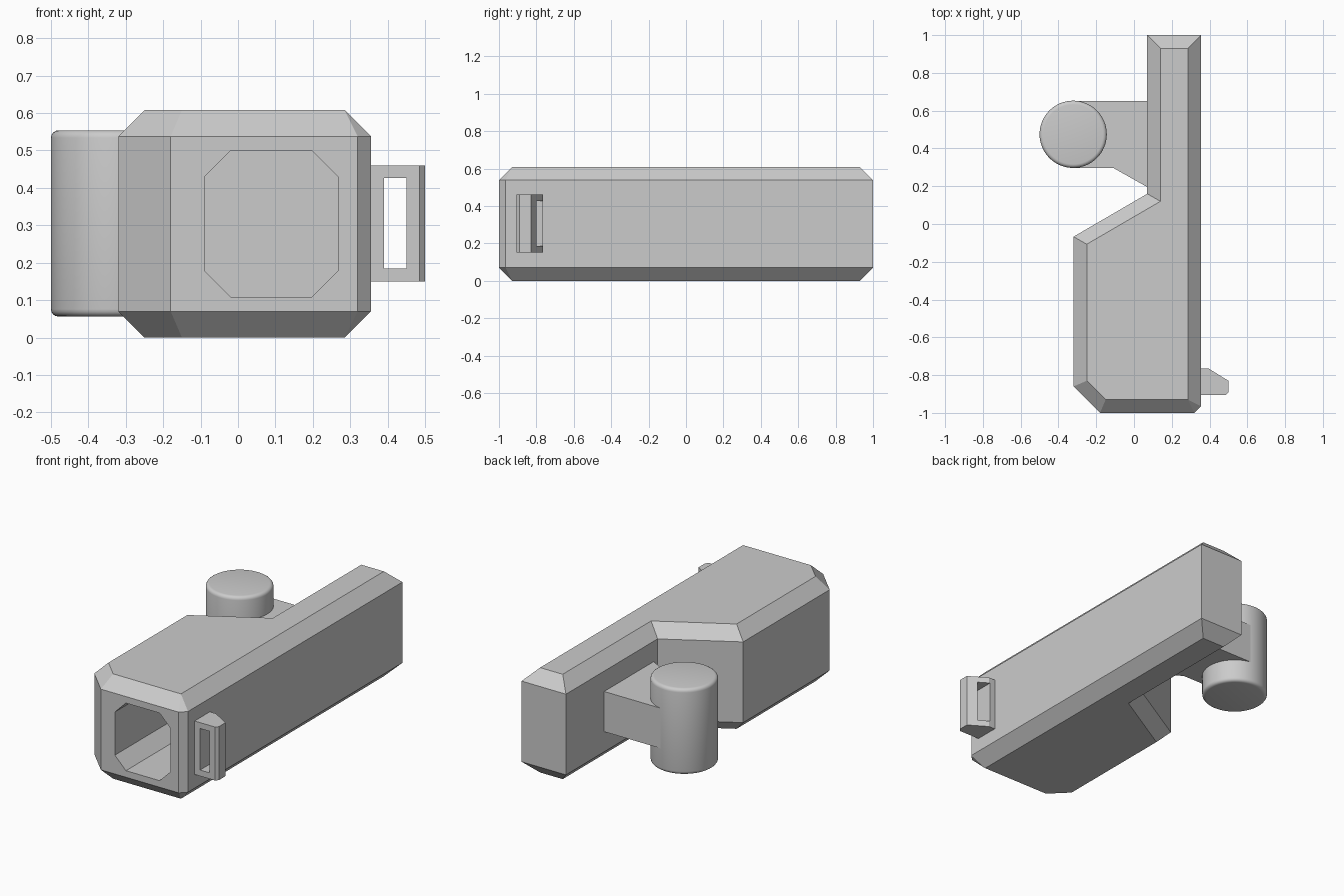
import bpy
import bmesh
import math

cube = bpy.data.objects.get("Cube")
if cube:
    bpy.data.objects.remove(cube, do_unlink=True)

GREY = (0.6, 0.6, 0.6, 1)
grey = bpy.data.materials.new("plain grey")
grey.use_nodes = True
grey.diffuse_color = GREY
grey.node_tree.nodes["Principled BSDF"].inputs["Base Color"].default_value = GREY


def loft(name, rings):
    """Skin matching rings of points and cap both ends."""
    bm = bmesh.new()
    loops = [[bm.verts.new(p) for p in ring] for ring in rings]
    n = len(loops[0])
    for a, b in zip(loops, loops[1:]):
        for i in range(n):
            j = (i + 1) % n
            bm.faces.new((a[i], a[j], b[j], b[i]))
    bm.faces.new(loops[0][::-1])
    bm.faces.new(loops[-1])
    bmesh.ops.remove_doubles(bm, verts=bm.verts, dist=0.0005)
    bmesh.ops.recalc_face_normals(bm, faces=bm.faces)
    mesh = bpy.data.meshes.new(name)
    bm.to_mesh(mesh)
    bm.free()
    mesh.materials.append(grey)
    obj = bpy.data.objects.new(name, mesh)
    bpy.context.collection.objects.link(obj)
    return obj


def plan(points, z):
    return [(x, y, z) for x, y in points]


def prism(name, points, z0, z1):
    return loft(name, [plan(points, z0), plan(points, z1)])


def cut(target, cutter):
    """Subtract the cutter, then discard it."""
    cutter.hide_render = True
    mod = target.modifiers.new("cut", "BOOLEAN")
    mod.operation = "DIFFERENCE"
    mod.solver = "EXACT"
    mod.object = cutter
    bpy.ops.object.select_all(action="DESELECT")
    bpy.context.view_layer.objects.active = target
    target.select_set(True)
    bpy.ops.object.modifier_apply(modifier=mod.name)
    bpy.data.objects.remove(cutter, do_unlink=True)


# Body: stepped plan with sloped upper and lower rims
HEIGHT, RIM = 0.608, 0.07
outer = [(-0.32, -0.86), (-0.18, -1), (0.32, -1), (0.355, -0.965),
         (0.355, 1), (0.07, 1), (0.07, 0.16), (-0.32, -0.067)]
inner = [(-0.25, -0.83), (-0.15, -0.93), (0.285, -0.93), (0.285, -0.93),
         (0.285, 0.93), (0.14, 0.93), (0.14, 0.12), (-0.25, -0.107)]
body = loft("body", [plan(inner, 0), plan(outer, RIM),
                     plan(outer, HEIGHT - RIM), plan(inner, HEIGHT)])

# Octagonal cavity opening at the front
x0, x1, z0, z1, c = -0.09, 0.268, 0.108, 0.5, 0.071
octagon = [(x0 + c, z0), (x1 - c, z0), (x1, z0 + c), (x1, z1 - c),
           (x1 - c, z1), (x0 + c, z1), (x0, z1 - c), (x0, z0 + c)]
cut(body, loft("cavity_cutter", [[(x, y, z) for x, z in octagon] for y in (-1.1, -0.1)]))

# Strap loop on the left side
strap_loop = prism("strap_loop", [(0.35, -0.905), (0.485, -0.905), (0.5, -0.89),
                                  (0.5, -0.83), (0.395, -0.765), (0.35, -0.765)], 0.15, 0.46)
slot = [(0.39, -1), (0.45, -1), (0.45, -0.6), (0.39, -0.6)]
cut(strap_loop, prism("slot_cutter", slot, 0.185, 0.426))

# Arm joining the drum to the body
prism("drum_arm", [(-0.32, 0.65), (-0.32, 0.297), (-0.11, 0.297),
                   (0.08, 0.19), (0.08, 0.65)], 0.187, 0.42)

# Upright drum with softly rounded ends
bpy.ops.mesh.primitive_cylinder_add(vertices=64, radius=0.178, depth=0.498,
                                    location=(-0.322, 0.475, 0.305))
drum = bpy.context.object
drum.name = "drum"
drum.data.materials.append(grey)
bevel = drum.modifiers.new("round_ends", "BEVEL")
bevel.width = 0.02
bevel.segments = 4
bevel.limit_method = "ANGLE"
bevel.angle_limit = math.radians(40)
bpy.ops.object.modifier_apply(modifier=bevel.name)
bpy.ops.object.shade_smooth_by_angle(angle=math.radians(35))
